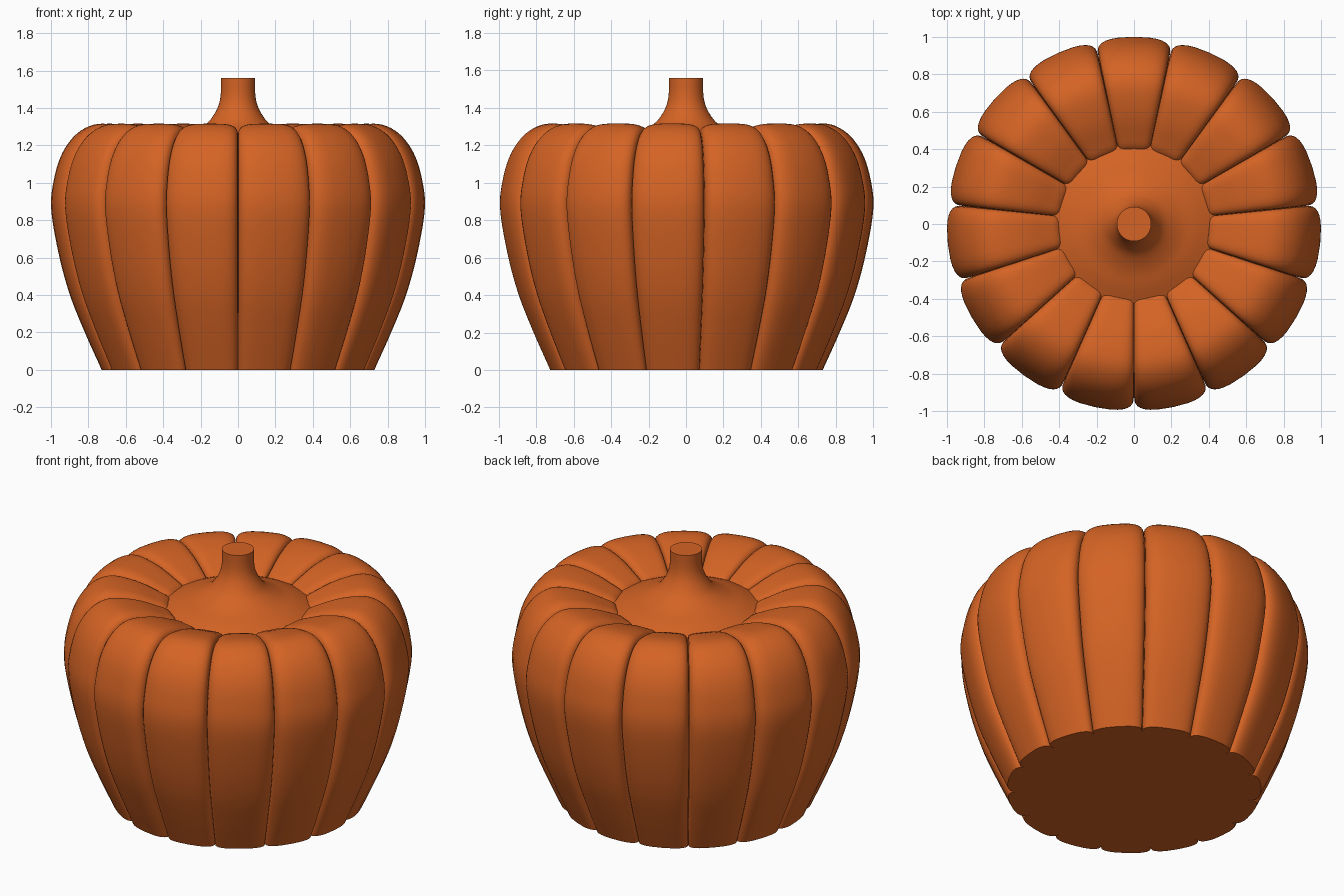
import bpy, bmesh, math
from mathutils import Vector

cube = bpy.data.objects.get("Cube")
if cube:
    bpy.data.objects.remove(cube, do_unlink=True)

RIBS = 15
HALF = math.pi / RIBS
RIB_STEPS = 16

orange = bpy.data.materials.new("pumpkin_orange")
orange.use_nodes = True
orange.diffuse_color = (0.66, 0.125, 0.018, 1)
orange.node_tree.nodes["Principled BSDF"].inputs["Base Color"].default_value = orange.diffuse_color


def smooth_path(points, steps):
    """Smooth curve through (radius, height) points."""
    p = [Vector(q) for q in points]
    p = [2 * p[0] - p[1]] + p + [2 * p[-1] - p[-2]]
    out = []
    for a, b, c, d in zip(p, p[1:], p[2:], p[3:]):
        for i in range(steps):
            t = i / steps
            out.append(0.5 * (2 * b + (c - a) * t + (2 * a - 5 * b + 4 * c - d) * t * t
                              + (3 * b - a - 3 * c + d) * t ** 3))
    return out + [p[-2]]


def build(name, rings, cap_start, cap_end, sharp):
    """Skin closed rings of points into one smooth-shaded object."""
    bm = bmesh.new()
    loops = [[bm.verts.new(co) for co in ring] for ring in rings]
    for low, high in zip(loops, loops[1:]):
        for i in range(len(low)):
            j = (i + 1) % len(low)
            bm.faces.new((low[i], low[j], high[j], high[i]))
    if cap_start:
        bm.faces.new(loops[0][::-1])
    if cap_end:
        bm.faces.new(loops[-1])
    mesh = bpy.data.meshes.new(name)
    bm.to_mesh(mesh)
    bm.free()
    mesh.materials.append(orange)
    obj = bpy.data.objects.new(name, mesh)
    bpy.context.collection.objects.link(obj)
    bpy.ops.object.select_all(action="DESELECT")
    obj.select_set(True)
    bpy.context.view_layer.objects.active = obj
    bpy.ops.object.shade_smooth_by_angle(angle=math.radians(sharp))
    return obj


# Ribbed body: crest profile, pushed inward toward each seam
crest = smooth_path([(0.73, 0), (0.82, 0.2), (0.9, 0.4), (0.96, 0.62), (1.0, 0.86),
                     (0.985, 1.02), (0.94, 1.16), (0.86, 1.265), (0.75, 1.315),
                     (0.6, 1.295), (0.47, 1.245), (0.4, 1.205), (0.36, 1.12)], 5)
section = []
for rib in range(RIBS):
    centre = math.pi / 2 + 2 * HALF * rib
    for s in range(RIB_STEPS):
        a = math.pi * (s / RIB_STEPS - 0.5)
        u = math.copysign(abs(math.sin(a)) ** 0.55, a)
        section.append((centre + HALF * u, 1 - math.cos(a) ** 0.55))

body_rings = []
for i, point in enumerate(crest):
    tangent = (crest[min(i + 1, len(crest) - 1)] - crest[max(i - 1, 0)]).normalized()
    depth = 0.025 + 0.07 * point.x
    lift = min(1, point.y / 0.3)
    ring = []
    for angle, groove in section:
        r = point.x - tangent.y * depth * groove
        z = point.y + tangent.x * depth * groove * lift
        ring.append((r * math.cos(angle), r * math.sin(angle), z))
    body_rings.append(ring)
build("pumpkin_body", body_rings, True, False, 40)

# Sunken crown flaring up into the stem
flare = smooth_path([(0.43, 1.195), (0.34, 1.235), (0.25, 1.268), (0.17, 1.315),
                     (0.128, 1.365), (0.102, 1.42), (0.092, 1.48), (0.092, 1.56)], 4)
turns = [2 * math.pi * k / 64 for k in range(64)]
build("crown_and_stem",
      [[(p.x * math.cos(a), p.x * math.sin(a), p.y) for a in turns] for p in flare],
      False, True, 40)
